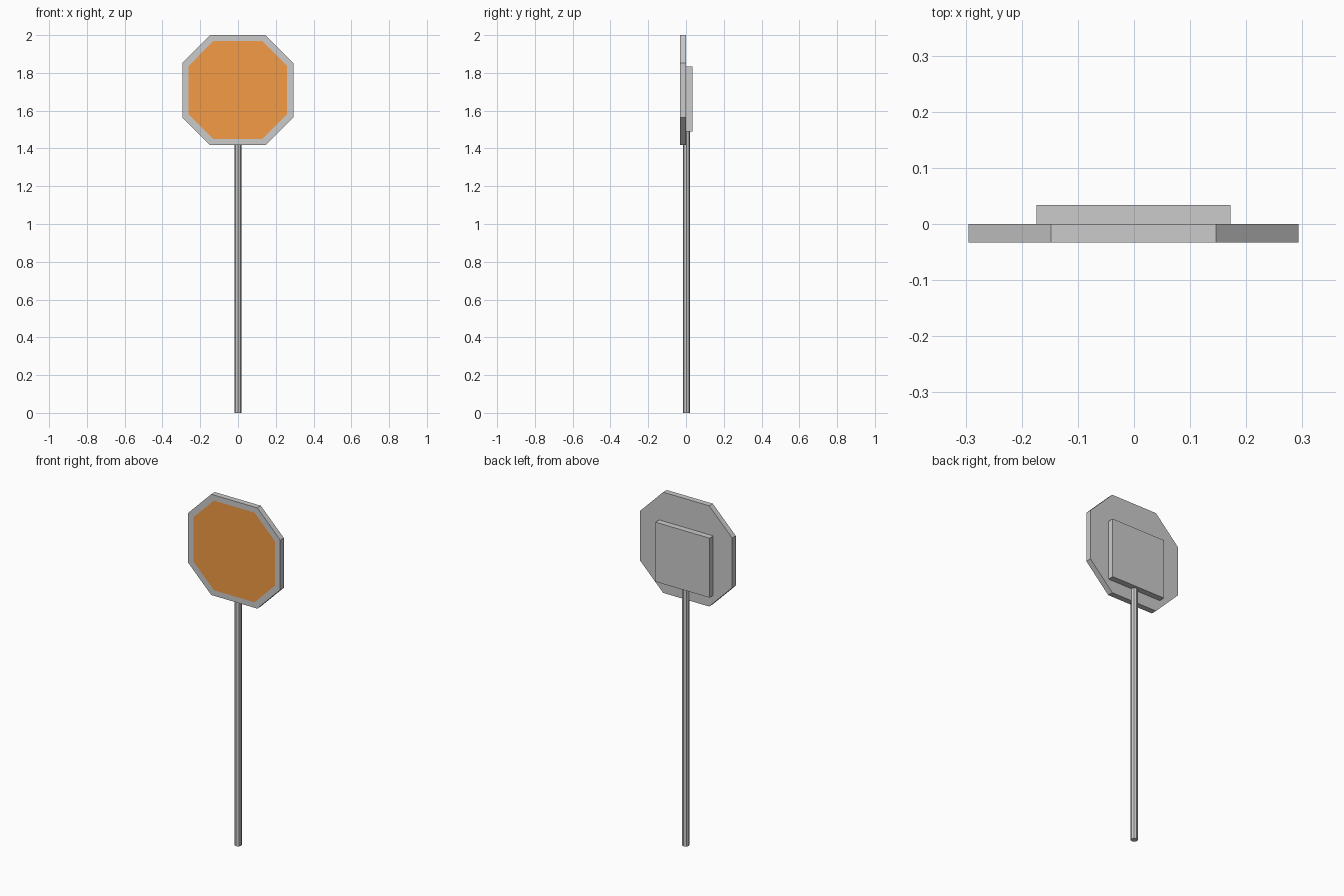
import bpy, bmesh, math

if "Cube" in bpy.data.objects:
    bpy.data.objects.remove(bpy.data.objects["Cube"])


def finish(name, bm):
    bmesh.ops.recalc_face_normals(bm, faces=bm.faces[:])
    me = bpy.data.meshes.new(name)
    bm.to_mesh(me)
    bm.free()
    ob = bpy.data.objects.new(name, me)
    bpy.context.collection.objects.link(ob)
    return ob


def octagon(bm, half_w, half_h, y, cz, cx=-0.001):
    # ring of eight points in the XZ plane, corners cut at half size
    pts = [(1, .495), (.5, 1), (-.5, 1), (-1, .495),
           (-1, -.495), (-.5, -1), (.5, -1), (1, -.495)]
    return [bm.verts.new((cx + half_w * a, y, cz + half_h * b)) for a, b in pts]


# sign plate: octagonal slab with a flush orange panel inside its front rim
CZ, FRONT, BACK = 1.709, -0.033, 0.0
bm = bmesh.new()
inner = octagon(bm, 0.26, 0.259, FRONT, CZ)
outer = octagon(bm, 0.294, 0.291, FRONT, CZ)
rear = octagon(bm, 0.294, 0.291, BACK, CZ)
panel = bm.faces.new(inner)
bm.faces.new(rear)
for a, b in ((inner, outer), (outer, rear)):
    for i in range(8):
        j = (i + 1) % 8
        bm.faces.new((a[i], a[j], b[j], b[i]))
panel.material_index = 1
plate = finish("sign_plate", bm)

rim = bpy.data.materials.new("rim_grey")
rim.diffuse_color = (0.8, 0.8, 0.8, 1)
rim.use_nodes = True
rim.node_tree.nodes["Principled BSDF"].inputs["Base Color"].default_value = rim.diffuse_color
orange = bpy.data.materials.new("panel_orange")
orange.diffuse_color = (0.9, 0.33, 0.06, 1)
orange.use_nodes = True
orange.node_tree.nodes["Principled BSDF"].inputs["Base Color"].default_value = orange.diffuse_color
plate.data.materials.append(rim)
plate.data.materials.append(orange)

# mounting block on the back of the plate
steel = bpy.data.materials.new("steel_grey")
steel.diffuse_color = (0.6, 0.63, 0.63, 1)
steel.use_nodes = True
steel.node_tree.nodes["Principled BSDF"].inputs["Base Color"].default_value = steel.diffuse_color
bm = bmesh.new()
bmesh.ops.create_cube(bm, size=1)
bmesh.ops.scale(bm, vec=(0.346, 0.034, 0.344), verts=bm.verts)
bmesh.ops.translate(bm, vec=(-0.001, 0.017, 1.661), verts=bm.verts)
block = finish("mounting_block", bm)
block.data.materials.append(steel)

# post from the ground up into the block
H = 1.51
bm = bmesh.new()
bmesh.ops.create_cone(bm, cap_ends=True, segments=8, radius1=0.019,
                      radius2=0.019, depth=H)
bmesh.ops.translate(bm, vec=(0, 0.002, H / 2), verts=bm.verts)
post = finish("post", bm)
post.data.materials.append(steel)
